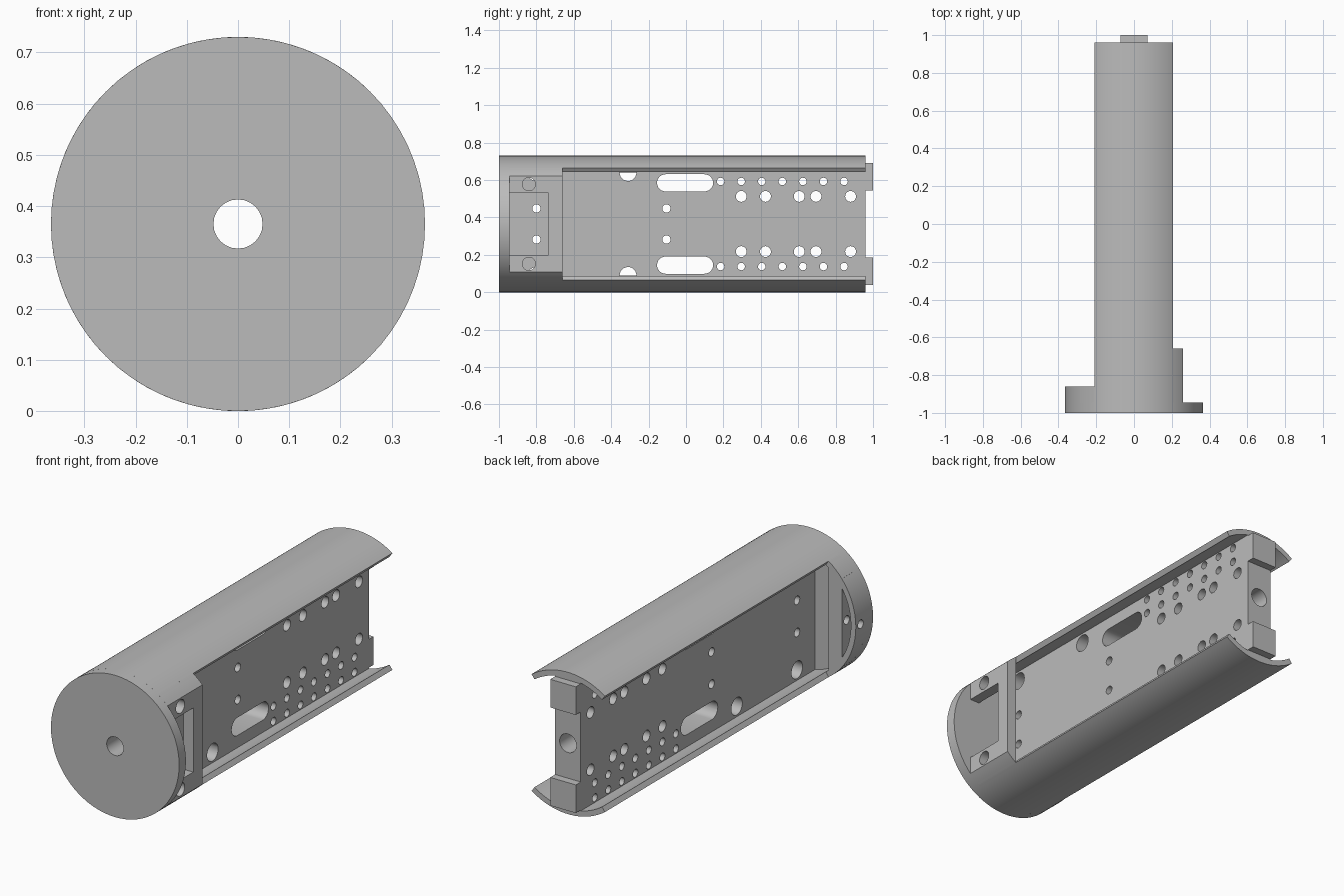
import bpy, bmesh
from math import sin, cos, acos, degrees, radians

if "Cube" in bpy.data.objects:
    bpy.data.objects.remove(bpy.data.objects["Cube"])

C = 0.365            # axis height and outer radius
INNER = 0.337        # inner radius of the shell
HALF = 0.0725        # half thickness of the central plate
FRONT, DISC, BACK, TAB = -1.0, -0.945, 0.96, 1.0

grey = bpy.data.materials.new("plain grey")
grey.use_nodes = True
grey.diffuse_color = (0.5, 0.5, 0.5, 1)
grey.node_tree.nodes["Principled BSDF"].inputs["Base Color"].default_value = (0.5, 0.5, 0.5, 1)


def arc(r, a0, a1, cx=0.0, cz=C, n=24):
    angles = [radians(a0 + (a1 - a0) * i / n) for i in range(n + 1)]
    return [(cx + r * cos(a), cz + r * sin(a)) for a in angles]


def circle(r, cx=0.0, cz=C, n=24):
    return arc(r, 0, 360, cx, cz, n)[:-1]


def rect(u0, u1, v0, v1):
    return [(u0, v0), (u1, v0), (u1, v1), (u0, v1)]


def add_prism(bm, points, axis, a, b):
    """Extrude an outline along y (outline in x, z) or along x (outline in y, z)."""
    def place(p, t):
        return (p[0], t, p[1]) if axis == "y" else (t, p[0], p[1])
    lower = [bm.verts.new(place(p, a)) for p in points]
    upper = [bm.verts.new(place(p, b)) for p in points]
    bm.faces.new(lower)
    bm.faces.new(upper[::-1])
    for i in range(len(points)):
        j = (i + 1) % len(points)
        bm.faces.new((lower[i], upper[i], upper[j], lower[j]))


def make(name, prisms):
    bm = bmesh.new()
    for p in prisms:
        add_prism(bm, *p)
    bmesh.ops.recalc_face_normals(bm, faces=bm.faces)
    mesh = bpy.data.meshes.new(name)
    bm.to_mesh(mesh)
    bm.free()
    mesh.materials.append(grey)
    obj = bpy.data.objects.new(name, mesh)
    bpy.context.collection.objects.link(obj)
    return obj


def activate(obj):
    bpy.ops.object.select_all(action="DESELECT")
    obj.select_set(True)
    bpy.context.view_layer.objects.active = obj


def cut(obj, prisms):
    cutter = make("cutter", prisms)
    cutter.hide_render = True
    mod = obj.modifiers.new("cut", "BOOLEAN")
    mod.operation, mod.solver, mod.object = "DIFFERENCE", "EXACT", cutter
    activate(obj)
    bpy.ops.object.modifier_apply(modifier=mod.name)
    bpy.data.objects.remove(cutter)


def chord_slab(x_in, x_out):
    """Slice of the round section between two vertical chords on the +x side."""
    a, b = degrees(acos(x_in / C)), degrees(acos(x_out / C))
    return arc(C, b, a, n=4) + arc(C, -a, -b, n=4)


def band(a0, a1, n=24):
    return arc(C, a0, a1, n=n) + arc(INNER, a1, a0, n=n)


# Front disc with the axial bore
bore = (circle(0.048), "y", -1.1, 1.1)
disc = make("front_disc", [(circle(C, n=72), "y", FRONT, DISC)])
cut(disc, [bore])

# Upper and lower shells with radial edges
right, left = degrees(acos(0.207 / C)), degrees(acos(-0.21 / C))
shells = [make("upper_shell", [(band(right, left), "y", DISC, BACK)]),
          make("lower_shell", [(band(-left, -right), "y", DISC, BACK)])]

# Closed collar and inner wall on the -x side, with a radial screw hole
side_hole = [(circle(0.022, -0.9), "x", -0.5, -0.15)]
collar = make("side_collar", [(band(left, 360 - left), "y", DISC, -0.86)])
cut(collar, side_hole)
wall = make("collar_wall", [([(-x, z) for x, z in chord_slab(0.21, 0.285)], "y", DISC, -0.86)])
cut(wall, side_hole)

# Flat cover on the +x side with a window and two screw holes
cover = make("side_cover", [(chord_slab(0.205, 0.26), "y", DISC, -0.66)])
cut(cover, [(rect(-0.96, -0.735, 0.2, 0.53), "x", 0.1, 0.4)]
    + [(circle(0.035, -0.84, C + s * 0.213), "x", 0.1, 0.4) for s in (1, -1)])

# Central plate, with its tabs in one outline
TOP, OUT, IN = 0.345, 0.325, 0.18
outline = [(DISC, C - TOP), (BACK, C - TOP), (BACK, C - OUT), (TAB, C - OUT), (TAB, C - IN),
           (BACK, C - IN), (BACK, C + IN), (TAB, C + IN), (TAB, C + OUT), (BACK, C + OUT),
           (BACK, C + TOP), (DISC, C + TOP)]
plate = make("central_plate", [(outline, "x", -HALF, HALF)])

# Drilling pattern, mirrored about the axis: radius, offset from the axis, positions
small_row = [0.185 + 0.11 * i for i in range(7)]
rows = [(0.02, 0.2275, small_row),
        (0.02, 0.305, small_row),
        (0.029, 0.1475, [0.295, 0.425, 0.605, 0.695, 0.88]),
        (0.022, 0.083, [-0.8, -0.105]),
        (0.045, 0.275, [-0.8, -0.31])]
holes = [bore]
for s in (1, -1):
    for r, offset, ys in rows:
        holes += [(circle(r, y, C + s * offset), "x", -0.15, 0.15) for y in ys]
    z = C + s * 0.22
    slot = arc(0.046, -90, 90, 0.099, z, 12) + arc(0.046, 90, 270, -0.109, z, 12)
    holes.append((slot, "x", -0.15, 0.15))
cut(plate, holes)

# Smooth the round faces and keep the edges sharp
for obj in [disc, collar, wall, cover, plate] + shells:
    activate(obj)
    bpy.ops.object.shade_smooth_by_angle(angle=radians(30))
